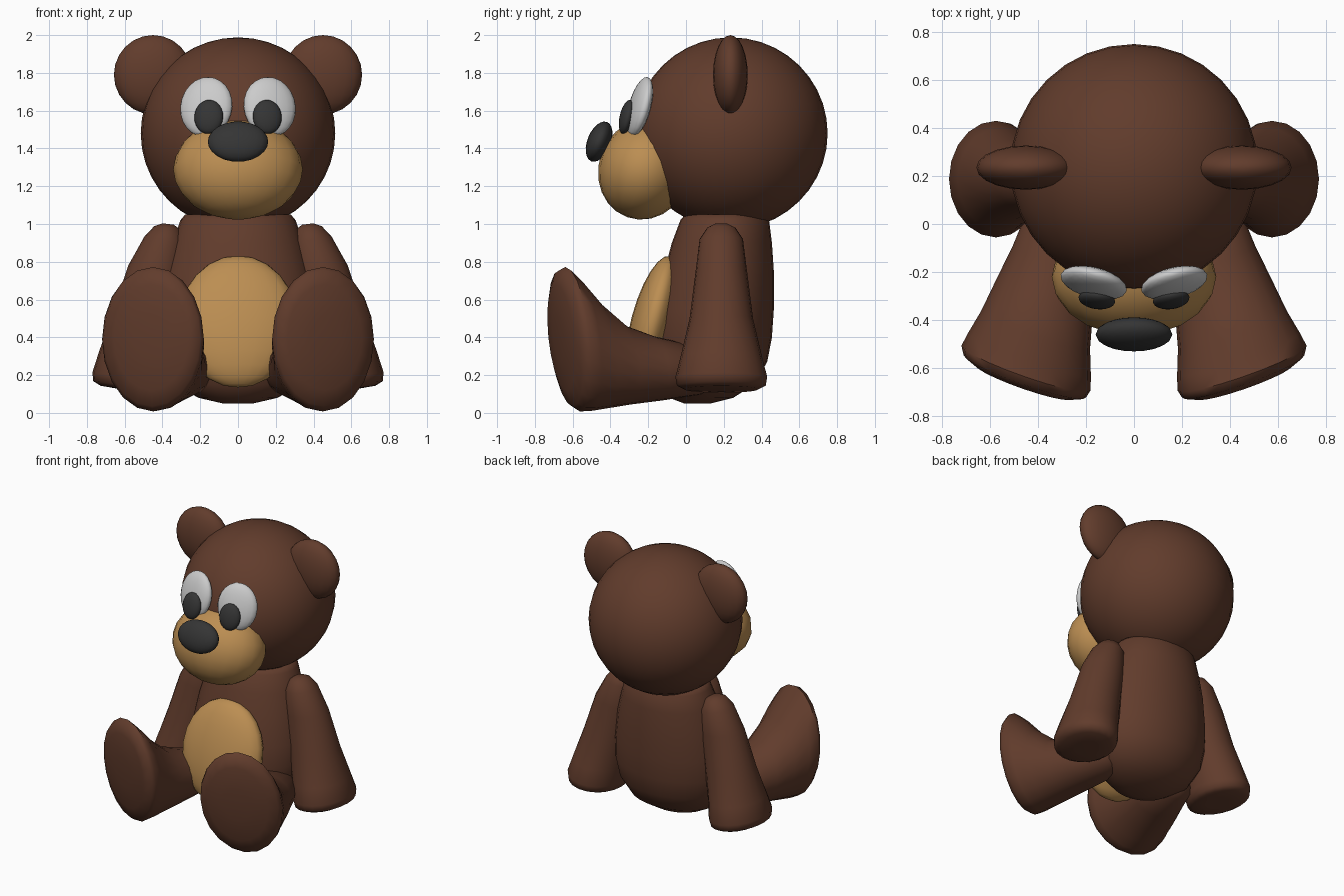
import bpy, bmesh
from math import sin, cos, pi, radians
from mathutils import Vector


def material(name, rgb):
    m = bpy.data.materials.new(name)
    m.diffuse_color = (*rgb, 1)
    return m


brown = material("brown_fur", (0.12, 0.045, 0.025))
tan = material("tan_fur", (0.50, 0.27, 0.085))
dark = material("dark", (0.035, 0.035, 0.035))


def finish(ob, name, mat):
    ob.name = name
    if mat:
        ob.data.materials.append(mat)
    bpy.ops.object.select_all(action='DESELECT')
    ob.select_set(True)
    bpy.context.view_layer.objects.active = ob
    bpy.ops.object.shade_smooth_by_angle(angle=radians(60))


def ellipsoid(name, loc, radii, mat, tilt=0, yaw=0, seg=20, rings=12):
    bpy.ops.mesh.primitive_uv_sphere_add(
        segments=seg, ring_count=rings, radius=1, location=loc,
        rotation=(radians(tilt), 0, radians(yaw)))
    ob = bpy.context.object
    ob.scale = radii
    bpy.ops.object.transform_apply(location=False, rotation=False, scale=True)
    finish(ob, name, mat)


def loft(name, rings, u, v, mat, side=1, seg=20):
    """Skin elliptical rings (x, y, z, ru, rv) laid along directions u and v."""
    u, v = Vector(u), Vector(v)
    bm = bmesh.new()
    loops = []
    for x, y, z, ru, rv in rings:
        loop = []
        for i in range(seg):
            a = 2 * pi * i / seg
            p = Vector((x, y, z)) + u * (ru * cos(a)) + v * (rv * sin(a))
            loop.append(bm.verts.new((p.x * side, p.y, p.z)))
        loops.append(loop)
    for a, b in zip(loops, loops[1:]):
        for i in range(seg):
            j = (i + 1) % seg
            bm.faces.new((a[i], a[j], b[j], b[i]))
    bm.faces.new(loops[0])
    bm.faces.new(loops[-1])
    bmesh.ops.recalc_face_normals(bm, faces=bm.faces)
    me = bpy.data.meshes.new(name)
    bm.to_mesh(me)
    bm.free()
    ob = bpy.data.objects.new(name, me)
    bpy.context.collection.objects.link(ob)
    finish(ob, name, mat)


# Head, muzzle, nose and belly patch
ellipsoid("head", (0, 0.238, 1.48), (0.515, 0.512, 0.508), brown, seg=32, rings=20)
ellipsoid("muzzle", (0, -0.22, 1.29), (0.343, 0.243, 0.27), tan, tilt=-20)
ellipsoid("nose", (0, -0.46, 1.436), (0.16, 0.062, 0.112), dark, tilt=-22)
ellipsoid("belly_patch", (0, -0.175, 0.483), (0.315, 0.115, 0.36), tan, tilt=-15)

# Torso
loft("torso", [
    (0, 0.205, 1.05, 0.28, 0.21), (0, 0.205, 1.02, 0.305, 0.235),
    (0, 0.19, 0.90, 0.345, 0.265), (0, 0.175, 0.75, 0.385, 0.29),
    (0, 0.15, 0.55, 0.42, 0.315), (0, 0.14, 0.40, 0.425, 0.315),
    (0, 0.13, 0.27, 0.40, 0.30), (0, 0.11, 0.15, 0.33, 0.25),
    (0, 0.08, 0.08, 0.21, 0.17), (0, 0.06, 0.05, 0.08, 0.07)],
    (1, 0, 0), (0, 1, 0), brown, seg=28)

arm = [
    (0.37, 0.187, 1.00, 0.03, 0.035), (0.375, 0.187, 0.98, 0.07, 0.075),
    (0.388, 0.187, 0.92, 0.11, 0.115), (0.43, 0.187, 0.76, 0.155, 0.135),
    (0.495, 0.187, 0.50, 0.175, 0.168), (0.55, 0.187, 0.30, 0.19, 0.215),
    (0.575, 0.187, 0.19, 0.20, 0.243), (0.58, 0.187, 0.145, 0.19, 0.235),
    (0.575, 0.187, 0.125, 0.155, 0.195), (0.57, 0.187, 0.12, 0.07, 0.09)]

leg = [
    (0.25, 0.13, 0.22, 0.08, 0.07), (0.27, 0.06, 0.225, 0.16, 0.13),
    (0.33, -0.15, 0.235, 0.185, 0.17), (0.375, -0.31, 0.255, 0.215, 0.21),
    (0.41, -0.44, 0.305, 0.24, 0.28), (0.435, -0.54, 0.36, 0.27, 0.35),
    (0.45, -0.60, 0.39, 0.285, 0.382), (0.455, -0.635, 0.395, 0.27, 0.36),
    (0.46, -0.66, 0.40, 0.21, 0.28), (0.463, -0.675, 0.40, 0.09, 0.12)]

# Paired parts
for side, tag in ((1, "right"), (-1, "left")):
    ellipsoid(f"ear_{tag}", (side * 0.45, 0.235, 1.79), (0.207, 0.092, 0.21), brown)
    ellipsoid(f"eye_{tag}", (side * 0.168, -0.245, 1.62), (0.142, 0.05, 0.163),
              None, tilt=-15, yaw=side * 14)
    ellipsoid(f"pupil_{tag}", (side * 0.155, -0.315, 1.567), (0.077, 0.035, 0.092),
              dark, tilt=-13, yaw=side * 8)
    # Arms flare to rounded hands; legs flare to upright soles turned outward
    loft(f"arm_{tag}", arm, (0.98, 0, 0.12), (0, 1, 0), brown, side)
    loft(f"leg_{tag}", leg, (0.945, 0.326, 0), (0, -0.1, 1), brown, side)
